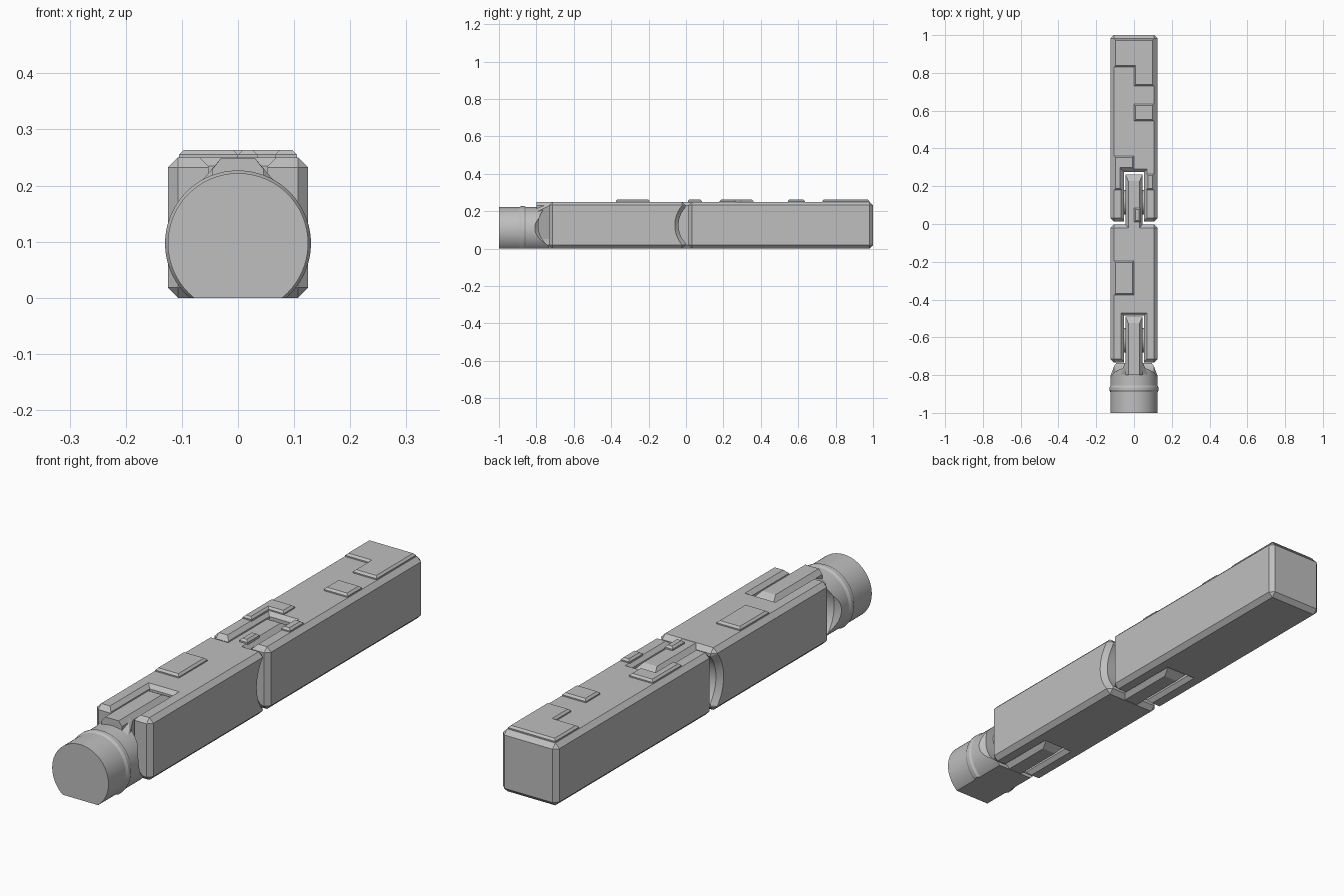
import bpy, bmesh, math
from mathutils import Vector

if "Cube" in bpy.data.objects:
    bpy.data.objects.remove(bpy.data.objects["Cube"])

grey = bpy.data.materials.new("matte_grey")
grey.use_nodes = True
colour = (0.52, 0.52, 0.52, 1)
grey.diffuse_color = colour
grey.node_tree.nodes["Principled BSDF"].inputs["Base Color"].default_value = colour

H = 0.25        # block height
W = 0.125       # block half width


def finish(bm, name):
    bmesh.ops.recalc_face_normals(bm, faces=bm.faces[:])
    mesh = bpy.data.meshes.new(name)
    bm.to_mesh(mesh)
    bm.free()
    mesh.materials.append(grey)
    obj = bpy.data.objects.new(name, mesh)
    bpy.context.collection.objects.link(obj)
    return obj


def loft(name, rings):
    """Skin closed rings of equal length and cap both ends."""
    bm = bmesh.new()
    loops = [[bm.verts.new(p) for p in ring] for ring in rings]
    n = len(loops[0])
    for a, b in zip(loops, loops[1:]):
        for i in range(n):
            j = (i + 1) % n
            bm.faces.new((a[i], a[j], b[j], b[i]))
    bm.faces.new(loops[0])
    bm.faces.new(loops[-1])
    return finish(bm, name)


def rect(z, half, y0, y1):
    return [(-half, y0, z), (half, y0, z), (half, y1, z), (-half, y1, z)]


def lathe(name, axis, cy, cz, profile, segments=64):
    """Round part about x or y; profile holds (position, radius)."""
    rings = []
    for t, r in profile:
        ring = []
        for i in range(segments):
            a = 2 * math.pi * i / segments
            u, v = r * math.cos(a), r * math.sin(a)
            ring.append((t, cy + u, cz + v) if axis == "x" else (u, t, cz + v))
        rings.append(ring)
    return loft(name, rings)


def block(name, y0, y1):
    bm = bmesh.new()
    bmesh.ops.create_cube(bm, size=1)
    for v in bm.verts:
        v.co = Vector((v.co.x * 2 * W, y0 + (v.co.y + 0.5) * (y1 - y0), (v.co.z + 0.5) * H))
    bmesh.ops.bevel(bm, geom=bm.edges[:], offset=0.018, segments=1, affect='EDGES')
    return finish(bm, name)


def cut(obj, cutter):
    mod = obj.modifiers.new("cut", 'BOOLEAN')
    mod.operation = 'DIFFERENCE'
    mod.solver = 'EXACT'
    mod.object = cutter
    bpy.context.view_layer.update()
    bpy.context.view_layer.objects.active = obj
    bpy.ops.object.modifier_apply(modifier=mod.name)
    bpy.data.objects.remove(cutter)


def slot_cutter(y0, y1):
    """Open-ended slot with flared rims above and below."""
    levels = [(-0.01, 0.025), (0.015, 0), (H - 0.015, 0), (H + 0.01, 0.025)]
    return loft("slot_cutter", [rect(z, 0.053 + o, y0, y1 + o) for z, o in levels])


def socket_cutter(cy):
    """Concave drum whose ends widen, leaving a chamfered rim."""
    profile = [(-0.145, 0.18), (-0.105, 0.14), (0.105, 0.14), (0.145, 0.18)]
    return lathe("socket_cutter", "x", cy, H / 2, profile)


def tongue(name, y0, y1):
    levels = [(0.001, 0.03, 0.035), (0.02, 0.045, 0), (H - 0.02, 0.045, 0), (H - 0.001, 0.03, 0.035)]
    return loft(name, [rect(z, half, y0, y1 - e) for z, half, e in levels])


def plate(name, outline):
    """Thin raised panel with chamfered top."""
    bm = bmesh.new()
    face = bm.faces.new([bm.verts.new((x, y, H - 0.004)) for x, y in outline])
    top = bmesh.ops.extrude_face_region(bm, geom=[face])["geom"]
    for v in top:
        if isinstance(v, bmesh.types.BMVert):
            v.co.z = H + 0.013
    edges = [e for e in bm.edges if all(v.co.z > H for v in e.verts)]
    bmesh.ops.recalc_face_normals(bm, faces=bm.faces[:])
    bmesh.ops.bevel(bm, geom=edges, offset=0.008, segments=1, affect='EDGES')
    return finish(bm, name)


def panel(name, x0, x1, y0, y1):
    return plate(name, [(x0, y0), (x1, y0), (x1, y1), (x0, y1)])


# End block with a slot for the hinge
end_block = block("end_block", 0.013, 1.0)
cut(end_block, slot_cutter(-0.1, 0.275))

# Middle block: slot in front, concave socket behind
middle_block = block("middle_block", -0.733, -0.003)
cut(middle_block, slot_cutter(-0.9, -0.485))
cut(middle_block, socket_cutter(0.10))

# Hinge tongues and their discs
tongue("middle_tongue", -0.09, 0.262)
tongue("base_tongue", -0.80, -0.49)
for label, y in (("middle", 0.115), ("base", -0.615)):
    lathe(label + "_hinge_disc", "x", y, H / 2, [(-0.052, 0.065), (0.052, 0.065)], 32)

# Round base with a raised band, flat underneath
base = lathe("round_base", "y", 0, 0.097,
             [(-1, 0.125), (-0.89, 0.125), (-0.88, 0.13), (-0.865, 0.13), (-0.855, 0.125), (-0.735, 0.125)], 96)
bm = bmesh.new()
bm.from_mesh(base.data)
bmesh.ops.bisect_plane(bm, geom=bm.verts[:] + bm.edges[:] + bm.faces[:],
                       plane_co=(0, 0, 0), plane_no=(0, 0, 1), clear_inner=True)
bmesh.ops.holes_fill(bm, edges=[e for e in bm.edges if e.is_boundary], sides=0)
bmesh.ops.recalc_face_normals(bm, faces=bm.faces[:])
bm.to_mesh(base.data)
bm.free()
cut(base, socket_cutter(-0.65))

# Sloping neck between base and tongue
bm = bmesh.new()
for s in (-1, 1):
    for x, y, z in ((0.08, -0.81, 0.19), (0.04, -0.81, 0.213), (0.045, -0.81, 0.05),
                    (0.045, -0.73, 0.05), (0.045, -0.73, 0.23), (0.03, -0.73, 0.249)):
        bm.verts.new((s * x, y, z))
bmesh.ops.convex_hull(bm, input=bm.verts[:])
finish(bm, "neck")

# Raised panels on the top
plate("end_panel", [(-0.105, 0.83), (0, 0.83), (0, 0.73), (0.105, 0.73), (0.105, 0.98), (-0.105, 0.98)])
panel("square_panel", 0, 0.105, 0.545, 0.635)
plate("corner_panel", [(-0.105, 0.18), (-0.066, 0.18), (-0.066, 0.29), (0, 0.29), (0, 0.36), (-0.105, 0.36)])
panel("side_panel", 0.066, 0.105, 0.18, 0.265)
panel("tongue_panel", 0, 0.035, 0.01, 0.085)
panel("middle_panel", -0.105, 0, -0.375, -0.195)

# Smooth the round parts, keep edges crisp
for obj in bpy.context.view_layer.objects:
    obj.select_set(obj.type == 'MESH')
bpy.context.view_layer.objects.active = base
bpy.ops.object.shade_smooth_by_angle(angle=math.radians(25))
